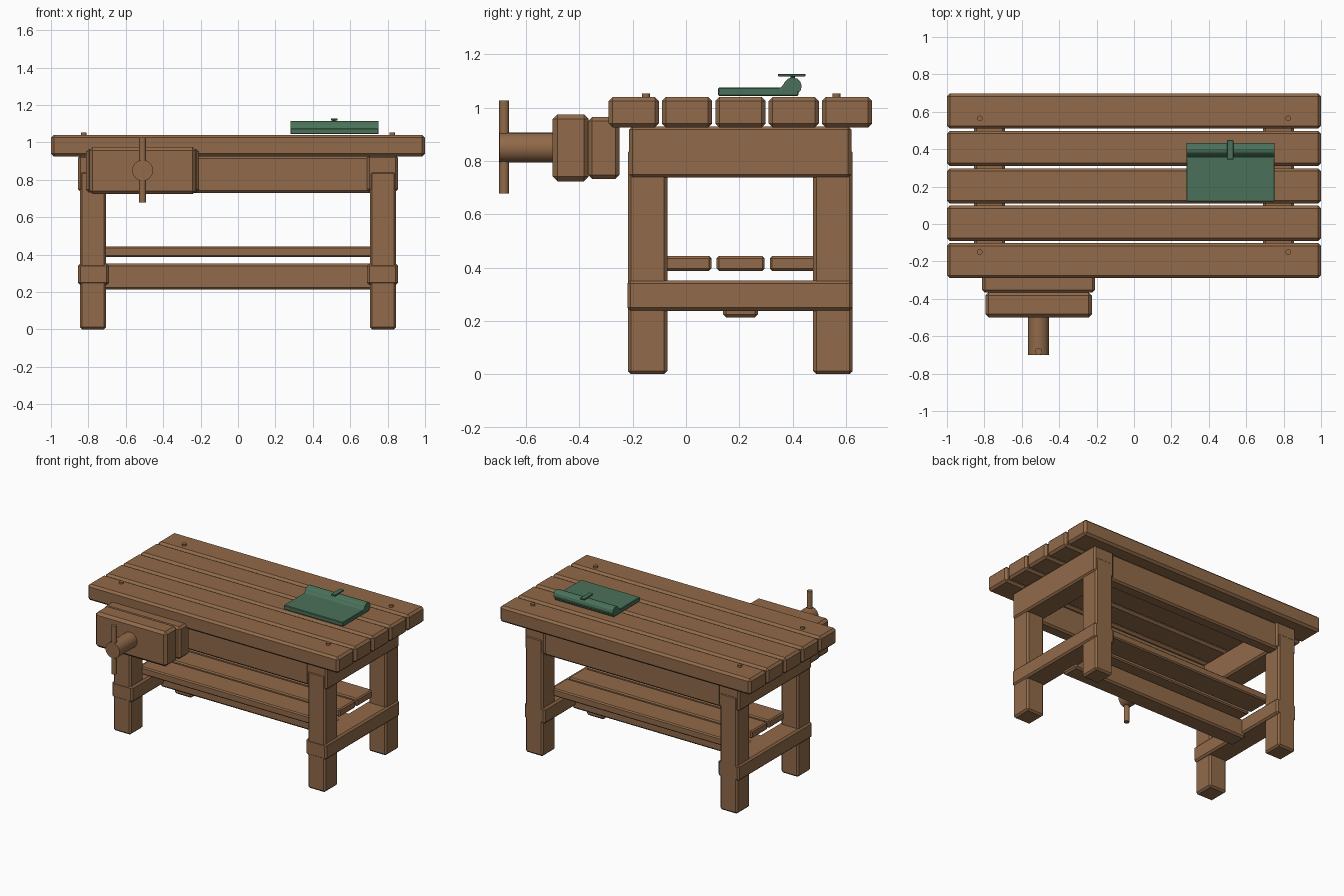
import bpy, bmesh, math
from mathutils import Matrix

if "Cube" in bpy.data.objects:
    bpy.data.objects.remove(bpy.data.objects["Cube"])


def material(name, rgb):
    m = bpy.data.materials.new(name)
    m.diffuse_color = (*rgb, 1)
    m.use_nodes = True
    m.node_tree.nodes["Principled BSDF"].inputs["Base Color"].default_value = m.diffuse_color
    return m


WOOD = material("warm_wood", (0.283, 0.144, 0.067))
GREEN = material("dull_green", (0.068, 0.165, 0.100))


def finish(name, bm, mat):
    bmesh.ops.recalc_face_normals(bm, faces=bm.faces)
    me = bpy.data.meshes.new(name)
    bm.to_mesh(me)
    bm.free()
    me.materials.append(mat)
    ob = bpy.data.objects.new(name, me)
    bpy.context.collection.objects.link(ob)
    return ob


def box(name, x, y, z, bevel=0.012, mat=WOOD):
    """Chamfered box from (min, max) ranges."""
    bm = bmesh.new()
    bmesh.ops.create_cube(bm, size=1)
    for v in bm.verts:
        v.co = [(r[0] + r[1]) / 2 + c * (r[1] - r[0]) for c, r in zip(v.co, (x, y, z))]
    if bevel:
        bmesh.ops.bevel(bm, geom=bm.edges[:], offset=bevel, segments=1, affect='EDGES')
    return finish(name, bm, mat)


def rod(name, centre, radius, length, axis='Z', sides=24, mat=WOOD):
    bm = bmesh.new()
    bmesh.ops.create_cone(bm, cap_ends=True, segments=sides, radius1=radius,
                          radius2=radius, depth=length)
    if axis == 'Y':
        bm.transform(Matrix.Rotation(math.pi / 2, 4, 'X'))
    bm.transform(Matrix.Translation(centre))
    ob = finish(name, bm, mat)
    ob.data.shade_smooth()
    ob.data.set_sharp_from_angle(angle=math.radians(40))
    return ob


# Table top planks and shelf slats
for i in range(5):
    y = -0.29 + 0.2 * i
    box(f"top_plank_{i + 1}", (-1, 1), (y, y + 0.188), (0.925, 1.04), 0.015)
for i in range(3):
    y = -0.085 + 0.2 * i
    box(f"shelf_slat_{i + 1}", (-0.73, 0.73), (y, y + 0.18), (0.388, 0.443), 0.008)

# Legs, end aprons and end stretchers on both sides
for side, s in (("left", -1), ("right", 1)):
    lx = sorted((s * 0.705, s * 0.845))
    ex = sorted((s * 0.69, s * 0.855))
    box(f"front_leg_{side}", lx, (-0.218, -0.07), (0, 0.845))
    box(f"back_leg_{side}", lx, (0.477, 0.625), (0, 0.845))
    box(f"end_apron_{side}", ex, (-0.213, 0.62), (0.738, 0.93))
    box(f"end_stretcher_{side}", ex, (-0.22, 0.625), (0.238, 0.352))
    # Bolt heads
    for y in (-0.15, 0.565):
        rod(f"bolt_{side}", (s * 0.825, y, 1.043), 0.015, 0.02, sides=12)

# Long rails
box("front_apron", (-0.72, 0.72), (-0.2, -0.11), (0.73, 0.925))
box("back_apron", (-0.72, 0.72), (0.52, 0.61), (0.73, 0.925))
box("centre_stretcher", (-0.72, 0.72), (0.138, 0.27), (0.213, 0.352))

# Front vise
box("vise_inner_jaw", (-0.812, -0.208), (-0.367, -0.25), (0.732, 0.965), 0.015)
box("vise_outer_jaw", (-0.795, -0.225), (-0.5, -0.365), (0.723, 0.975), 0.018)
rod("vise_screw", (-0.51, -0.59, 0.85), 0.056, 0.22, 'Y')
rod("vise_handle", (-0.51, -0.682, 0.852), 0.019, 0.348, sides=16)

# Clipboard plate with rolled clip
box("clipboard_plate", (0.28, 0.752), (0.12, 0.422), (1.044, 1.075), 0.004, GREEN)
profile = [(0.422, 1.06), (0.345, 1.07), (0.358, 1.078), (0.366, 1.088)]
profile += [(0.4 + 0.034 * math.cos(math.radians(a)), 1.08 + 0.033 * math.sin(math.radians(a)))
            for a in range(150, -61, -30)]
bm = bmesh.new()
face = bm.faces.new([bm.verts.new((0.28, y, z)) for y, z in profile])
ext = bmesh.ops.extrude_face_region(bm, geom=[face], use_keep_orig=True)
bmesh.ops.translate(bm, vec=(0.472, 0, 0),
                    verts=[g for g in ext["geom"] if isinstance(g, bmesh.types.BMVert)])
finish("clip_roll", bm, GREEN)
box("clip_lever", (0.497, 0.532), (0.345, 0.448), (1.117, 1.127), 0.002, GREEN)
rod("clip_stem", (0.514, 0.4, 1.11), 0.008, 0.02, sides=8, mat=GREEN)
